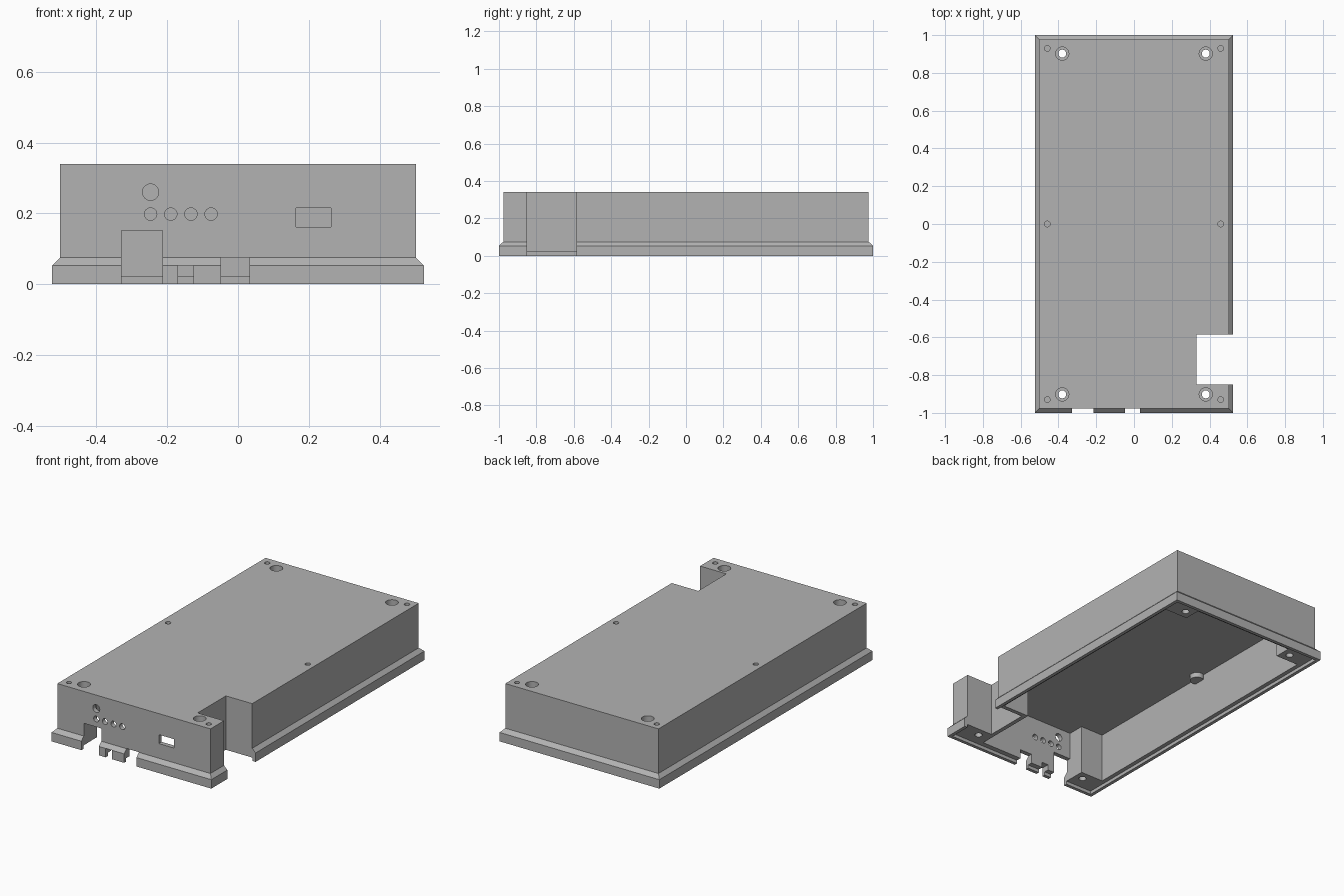
import bpy, bmesh
from math import cos, sin, tau

cube = bpy.data.objects.get("Cube")
if cube:
    bpy.data.objects.remove(cube, do_unlink=True)

grey = bpy.data.materials.new("plain grey")
grey.use_nodes = True
colour = (0.45, 0.45, 0.45, 1)
grey.diffuse_color = colour
grey.node_tree.nodes["Principled BSDF"].inputs["Base Color"].default_value = colour


def loft(name, rings):
    """Closed solid through a stack of matching rings of points."""
    bm = bmesh.new()
    loops = [[bm.verts.new(p) for p in ring] for ring in rings]
    n = len(loops[0])
    for low, high in zip(loops, loops[1:]):
        for i in range(n):
            j = (i + 1) % n
            bm.faces.new((low[i], low[j], high[j], high[i]))
    bm.faces.new(loops[0][::-1])
    bm.faces.new(loops[-1])
    bmesh.ops.recalc_face_normals(bm, faces=bm.faces)
    mesh = bpy.data.meshes.new(name)
    bm.to_mesh(mesh)
    bm.free()
    mesh.materials.append(grey)
    obj = bpy.data.objects.new(name, mesh)
    bpy.context.collection.objects.link(obj)
    return obj


def rect(x0, x1, y0, y1, z):
    return [(x0, y0, z), (x1, y0, z), (x1, y1, z), (x0, y1, z)]


def box(x0, x1, y0, y1, z0, z1):
    return loft("box", [rect(x0, x1, y0, y1, z0), rect(x0, x1, y0, y1, z1)])


def circle(r, n=32):
    return [(r * cos(tau * i / n), r * sin(tau * i / n)) for i in range(n)]


def upright(x, y, r, z0, z1):
    return loft("rod", [[(x + u, y + v, z) for u, v in circle(r)] for z in (z0, z1)])


def front_rod(x, z, r):
    return loft("rod", [[(x + u, y, z + v) for u, v in circle(r)] for y in (-1.1, -0.9)])


def combine(target, tool, operation="DIFFERENCE"):
    mod = target.modifiers.new("cut", "BOOLEAN")
    mod.operation = operation
    mod.solver = "EXACT"
    mod.object = tool
    bpy.context.view_layer.objects.active = target
    bpy.ops.object.modifier_apply(modifier=mod.name)
    bpy.data.objects.remove(tool, do_unlink=True)


# Outer case with a chamfered flange around the foot
case = loft("case_shell", [rect(-x, x, -y, y, z) for x, y, z in (
    (0.525, 1, 0), (0.525, 1, 0.053), (0.503, 0.977, 0.075), (0.503, 0.977, 0.34))])

# Recess for the lid, then the cavity that leaves four corner blocks
combine(case, box(-0.505, 0.505, -0.98, 0.98, -0.1, 0.02))
plan = [(-0.33, -0.95), (0.305, -0.95), (0.305, -0.56), (0.48, -0.56),
        (0.48, 0.85), (0.33, 0.85), (0.33, 0.95), (-0.33, 0.95),
        (-0.33, 0.85), (-0.48, 0.85), (-0.48, -0.85), (-0.33, -0.85)]
combine(case, loft("cavity", [[(x, y, z) for x, y in plan] for z in (-0.1, 0.315)]))

# Side notch
combine(case, box(0.33, 0.7, -0.85, -0.585, -0.1, 0.5))

# Middle bosses under the roof
for x in (-0.46, 0.46):
    combine(case, upright(x, 0, 0.04, 0.285, 0.325), "UNION")

# Corner screw holes with counterbores, and small blind pin holes
for sx in (-1, 1):
    for sy in (-1, 1):
        combine(case, upright(sx * 0.38, sy * 0.902, 0.021, -0.1, 0.5))
        combine(case, upright(sx * 0.38, sy * 0.902, 0.035, 0.2, 0.5))
    for y in (-0.93, 0, 0.93):
        combine(case, upright(sx * 0.459, y, 0.015, 0.3, 0.5))

# Front connector openings
for x0, x1, z0, z1 in ((-0.329, -0.214, -0.1, 0.151), (-0.169, -0.126, -0.1, 0.053),
                       (-0.048, 0.033, -0.1, 0.076), (0.164, 0.263, 0.162, 0.215)):
    combine(case, box(x0, x1, -1.1, -0.93, z0, z1))

# Front round openings
combine(case, front_rod(-0.247, 0.26, 0.023))
for i in range(4):
    combine(case, front_rod(-0.247 + i * 0.057, 0.198, 0.0175))

bpy.ops.object.select_all(action="DESELECT")
case.select_set(True)
bpy.context.view_layer.objects.active = case
bpy.ops.object.shade_smooth_by_angle()
